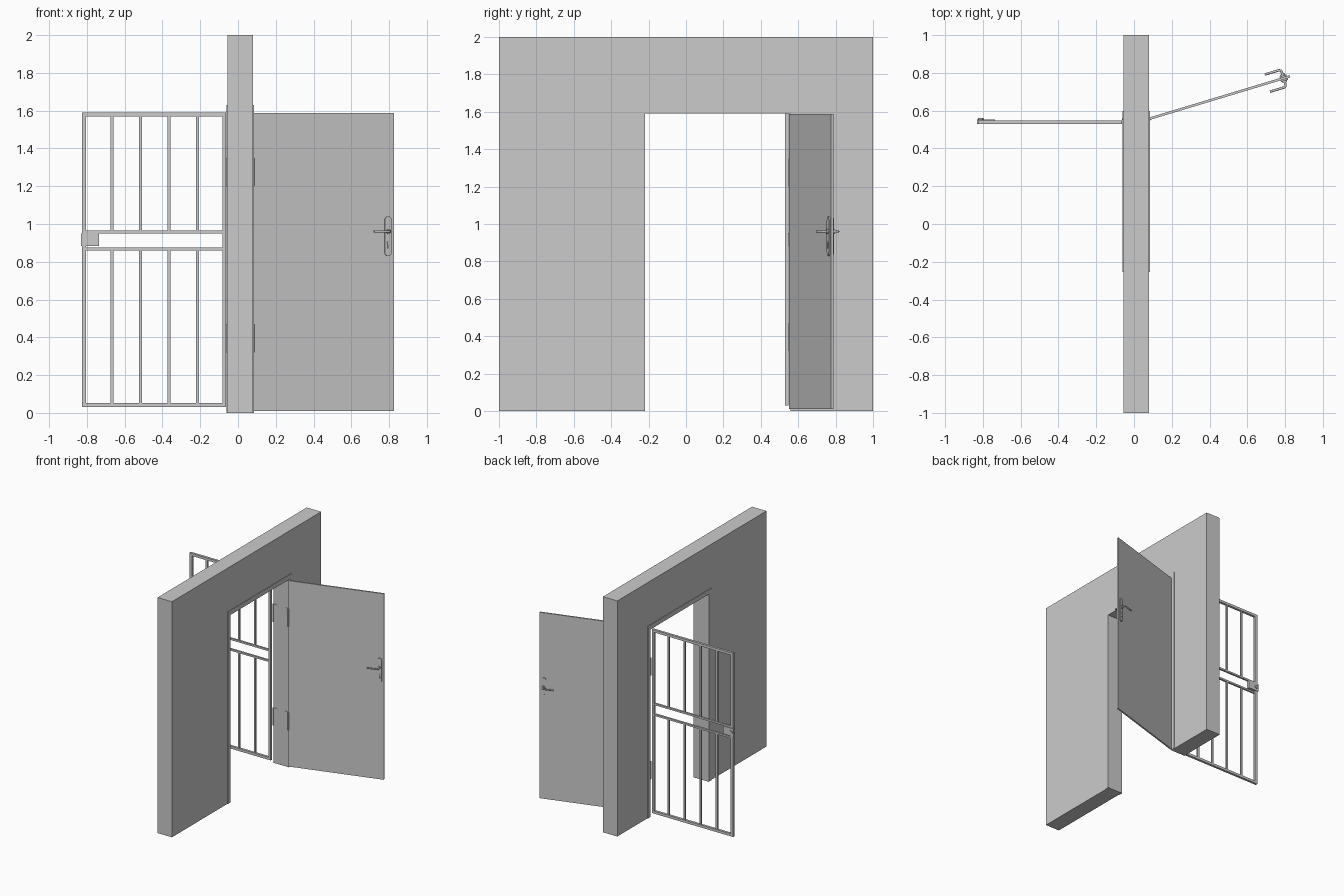
import bpy, bmesh, math
from mathutils import Matrix, Vector

if "Cube" in bpy.data.objects:
    bpy.data.objects.remove(bpy.data.objects["Cube"])


def mesh_object(name, bm, matrix=None):
    if matrix:
        bm.transform(matrix)
    bmesh.ops.recalc_face_normals(bm, faces=bm.faces)
    me = bpy.data.meshes.new(name)
    bm.to_mesh(me)
    bm.free()
    ob = bpy.data.objects.new(name, me)
    bpy.context.collection.objects.link(ob)
    return ob


def box(name, x, y, z, matrix=None):
    bm = bmesh.new()
    bmesh.ops.create_cube(bm, size=1)
    for v in bm.verts:
        v.co = [(a + b) / 2 + c * (b - a) for c, (a, b) in zip(v.co, (x, y, z))]
    return mesh_object(name, bm, matrix)


def prism(name, outline, depth, matrix=None):
    """Extrude a 3D outline along a vector."""
    bm = bmesh.new()
    face = bm.faces.new([bm.verts.new(p) for p in outline])
    out = bmesh.ops.extrude_face_region(bm, geom=[face], use_keep_orig=True)
    bmesh.ops.translate(bm, vec=Vector(depth),
                        verts=[g for g in out["geom"] if isinstance(g, bmesh.types.BMVert)])
    return mesh_object(name, bm, matrix)


def arch(name, x0, x1, outer, inner):
    """Upside-down U in the yz plane; outer and inner are (left, right, top)."""
    (a, b, t), (c, d, u) = outer, inner
    pts = [(a, 0), (a, t), (b, t), (b, 0), (d, 0), (d, u), (c, u), (c, 0)]
    return prism(name, [(x0, y, z) for y, z in pts], (x1 - x0, 0, 0))


def rod(name, points, radius, matrix=None):
    cu = bpy.data.curves.new(name, 'CURVE')
    cu.dimensions = '3D'
    cu.bevel_depth = radius
    cu.bevel_resolution = 3
    cu.use_fill_caps = True
    sp = cu.splines.new('POLY')
    sp.points.add(len(points) - 1)
    for p, co in zip(sp.points, points):
        p.co = (*co, 1)
        p.radius = 1
    ob = bpy.data.objects.new(name, cu)
    bpy.context.collection.objects.link(ob)
    if matrix:
        ob.matrix_world = matrix
    return ob


# Wall with doorway and its lining frame
OUTER, INNER = (-0.255, 0.597, 1.63), (-0.22, 0.56, 1.592)
arch("wall", -0.055, 0.08, (-1, 1, 2), OUTER)
arch("door_frame", -0.06, 0.085, OUTER, INNER)

# Solid door, swung open about its hinge edge
door = Matrix.Translation((0.08, 0.55, 0)) @ Matrix.Rotation(math.radians(16.8), 4, 'Z')
T0, T1 = 0.0, 0.013
box("door_panel", (0.004, 0.78), (T0, T1), (0.01, 1.588), door)

# Handle set on both faces of the door
HX, R = 0.746, 0.019
for side, face, s in (("front", T0, -1), ("back", T1, 1)):
    outline = []
    for zc, start in ((1.04 - R, 0), (0.83 + R, math.pi)):
        for i in range(11):
            a = start + math.pi * i / 10
            outline.append((HX + R * math.cos(a), face, zc + R * math.sin(a)))
    prism("handle_plate_" + side, outline, (0, s * 0.008, 0), door)
    at = lambda x, off, z: (x, face + s * off, z)
    rod("handle_collar_" + side, [at(HX, 0, 0.96), at(HX, 0.016, 0.96)], 0.013, door)
    rod("handle_lever_" + side,
        [at(HX, 0.005, 0.96), at(HX, 0.028, 0.96), at(HX - 0.003, 0.037, 0.96),
         at(HX - 0.012, 0.041, 0.96), at(HX - 0.09, 0.041, 0.96)], 0.0065, door)
    rod("lock_cylinder_" + side, [at(HX, 0, 0.90), at(HX, 0.012, 0.90)], 0.008, door)
    box("lock_slot_" + side, (HX - 0.004, HX + 0.004),
        sorted((face, face + s * 0.011)), (0.87, 0.895), door)

# Barred gate: outer frame
L, RT, Y0, Y1 = -0.827, -0.063, 0.529, 0.549
box("gate_stile_free", (L, L + 0.023), (Y0, Y1), (0.03, 1.59))
box("gate_stile_hinge", (RT - 0.02, RT), (Y0, Y1), (0.03, 1.59))
for name, z in (("bottom", 0.03), ("top", 1.568)):
    box("gate_rail_" + name, (L + 0.023, RT - 0.02), (Y0, Y1), (z, z + 0.022))

# Gate: middle rails and upright bars above and below them
for name, z in (("lower", 0.86), ("upper", 0.951)):
    box("gate_mid_rail_" + name, (L + 0.02, RT - 0.018), (Y0 + 0.002, Y1 - 0.002), (z, z + 0.015))
for i in range(4):
    x = -0.668 + 0.151 * i
    for name, z in (("lower", (0.05, 0.862)), ("upper", (0.964, 1.57))):
        box(f"gate_bar_{name}_{i}", (x - 0.008, x + 0.008), (Y0 + 0.003, Y1 - 0.003), z)

# Gate lock: box with a rounded cover
box("gate_lock_box", (-0.832, -0.735), (Y0, 0.554), (0.884, 0.951))
rod("gate_lock_knob", [(-0.812, 0.55, 0.918), (-0.812, 0.562, 0.918)], 0.014)

# Hinges for gate and door
for name, z in (("lower", 0.32), ("upper", 1.2)):
    for part, x, s in (("gate", -0.06, -1), ("door", 0.085, 1)):
        rod(f"{part}_hinge_pin_{name}", [(x, 0.554, z), (x, 0.554, z + 0.15)], 0.005)
        box(f"{part}_hinge_leaf_{name}", sorted((x - s * 0.03, x + s * 0.002)),
            (0.556, 0.5605), (z, z + 0.15))

# Smooth the round rods
bpy.ops.object.select_all(action='DESELECT')
rods = [o for o in bpy.data.objects if o.type == 'CURVE']
for o in rods:
    o.select_set(True)
bpy.context.view_layer.objects.active = rods[0]
bpy.ops.object.convert(target='MESH')
bpy.ops.object.shade_smooth_by_angle(angle=math.radians(40))
